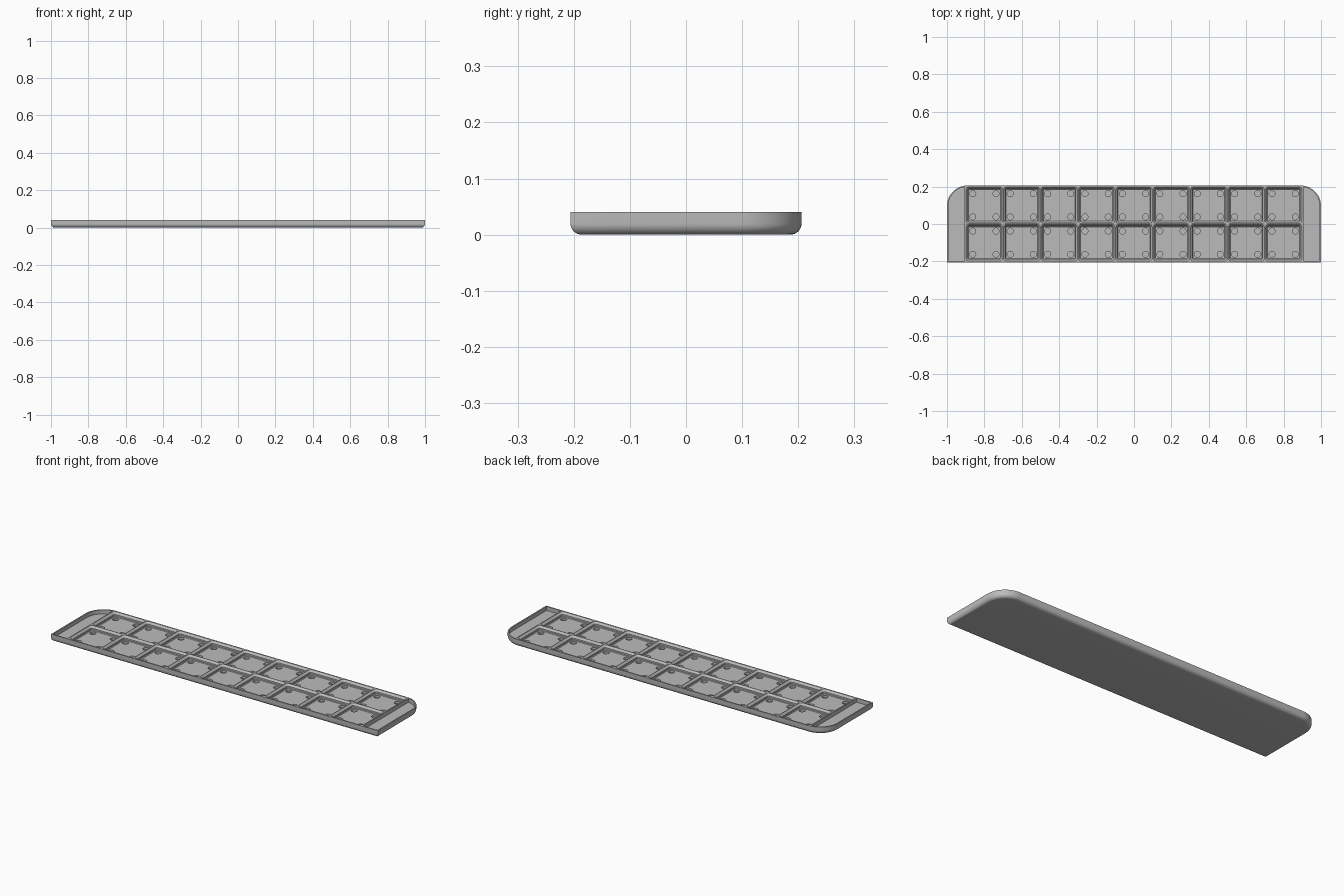
import bpy, bmesh, math

if "Cube" in bpy.data.objects:
    bpy.data.objects.remove(bpy.data.objects["Cube"])

W, D, H = 1.0, 0.206, 0.04      # half width, half depth, height
R, FILLET = 0.11, 0.02          # back corner radius, bottom edge rounding
PITCH, FLOOR = 0.2, 0.018       # cell spacing, cell floor height


def arc(cx, cy, r, a0, a1, n):
    return [(cx + r * math.cos(math.radians(a0 + (a1 - a0) * i / n)),
             cy + r * math.sin(math.radians(a0 + (a1 - a0) * i / n))) for i in range(n + 1)]


def tray_outline(d):
    """Tray footprint inset by d: square front corners, round back corners."""
    return ([(-W + d, -D + d), (W - d, -D + d)]
            + arc(W - R, D - R, R - d, 0, 90, 16)
            + arc(-W + R, D - R, R - d, 90, 180, 16))


def rounded_square(cx, cy, half, r):
    pts = []
    for k, (sx, sy) in enumerate([(1, 1), (-1, 1), (-1, -1), (1, -1)]):
        pts += arc(cx + sx * (half - r), cy + sy * (half - r), r, 90 * k, 90 * k + 90, 6)
    return pts


def loft(bm, rings):
    """Closed solid through (outline, z) rings, from bottom to top."""
    loops = [[bm.verts.new((x, y, z)) for x, y in pts] for pts, z in rings]
    n = len(loops[0])
    for a, b in zip(loops, loops[1:]):
        for i in range(n):
            j = (i + 1) % n
            bm.faces.new((a[i], a[j], b[j], b[i]))
    bm.faces.new(loops[0][::-1])
    bm.faces.new(loops[-1])


def finish(bm, name):
    bmesh.ops.recalc_face_normals(bm, faces=bm.faces)
    mesh = bpy.data.meshes.new(name)
    bm.to_mesh(mesh)
    bm.free()
    obj = bpy.data.objects.new(name, mesh)
    bpy.context.collection.objects.link(obj)
    return obj


def cut(target, cutter):
    cutter.hide_render = True
    mod = target.modifiers.new("cut", 'BOOLEAN')
    mod.operation, mod.solver, mod.object = 'DIFFERENCE', 'EXACT', cutter
    bpy.context.view_layer.objects.active = target
    bpy.ops.object.modifier_apply(modifier=mod.name)
    bpy.data.objects.remove(cutter)


# Tray body with rounded bottom edge
bm = bmesh.new()
rings = []
for i in range(9):
    a = math.radians(90 * i / 8)
    rings.append((tray_outline(FILLET * (1 - math.sin(a))), FILLET * (1 - math.cos(a))))
rings.append((tray_outline(0), H))
loft(bm, rings)
tray = finish(bm, "grid_tray")

cells = [((c - 4) * PITCH, (r - 0.5) * PITCH) for c in range(9) for r in range(2)]

# Stepped, chamfered cells and the two end pockets
bm = bmesh.new()
for x, y in cells:
    loft(bm, [(rounded_square(x, y, half, r), z) for half, r, z in [
        (0.085, 0.0055, FLOOR), (0.0883, 0.0088, FLOOR + 0.0033),
        (0.0883, 0.0088, H - 0.0102), (0.0985, 0.019, H), (0.0985, 0.019, H + 0.01)]])
wall = 0.007
inner = 0.905
for s in (1, -1):
    y0 = -D + wall
    top_a = math.degrees(math.acos((inner - (W - R)) / (R - wall)))
    pts = [(inner, y0), (W - wall, y0)] + arc(W - R, D - R, R - wall, 0, top_a, 14)
    pts = [(s * x, y) for x, y in pts][::s]
    loft(bm, [(pts, FLOOR), (pts, H + 0.01)])
cut(tray, finish(bm, "pocket_cutter"))

# Round magnet holes in the cell corners
bm = bmesh.new()
for x, y in cells:
    for sx in (-1, 1):
        for sy in (-1, 1):
            ring = arc(x + sx * 0.062, y + sy * 0.062, 0.016, 0, 345, 23)
            loft(bm, [(ring, 0.0066), (ring, FLOOR + 0.004)])
cut(tray, finish(bm, "magnet_hole_cutter"))

# Plain grey finish
grey = bpy.data.materials.new("grey_plastic")
grey.diffuse_color = (0.5, 0.5, 0.5, 1)
grey.use_nodes = True
grey.node_tree.nodes["Principled BSDF"].inputs["Base Color"].default_value = grey.diffuse_color
tray.data.materials.clear()
tray.data.materials.append(grey)
for p in tray.data.polygons:
    p.material_index = 0
tray.select_set(True)
bpy.context.view_layer.objects.active = tray
bpy.ops.object.shade_smooth_by_angle(angle=math.radians(30))
